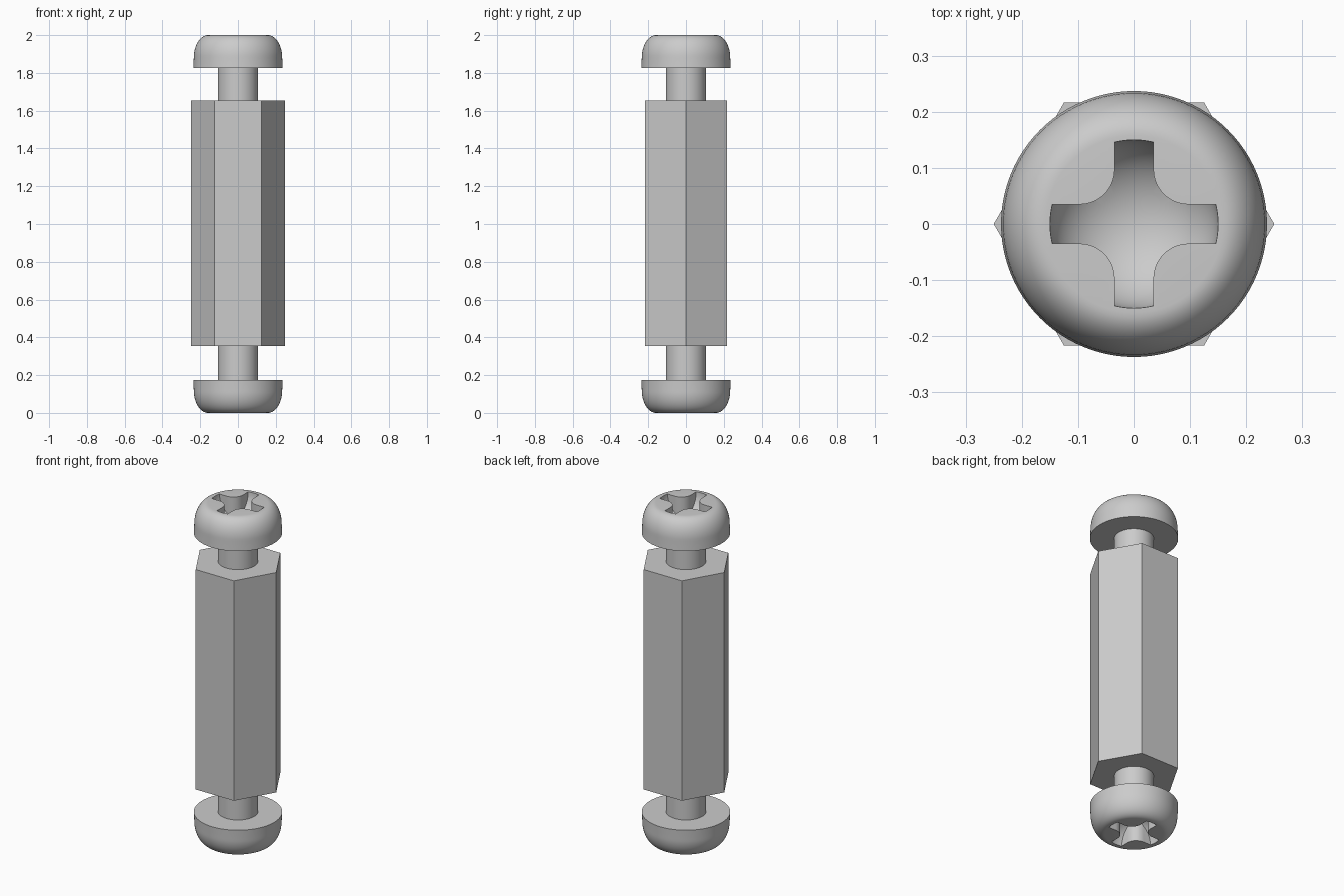
import bpy, bmesh
from math import sin, cos, pi, radians
from mathutils import Matrix

if "Cube" in bpy.data.objects:
    bpy.data.objects.remove(bpy.data.objects["Cube"])

steel = bpy.data.materials.new("grey_metal")
steel.use_nodes = True
colour = (0.6, 0.6, 0.6, 1)
steel.diffuse_color = colour
steel.node_tree.nodes["Principled BSDF"].inputs["Base Color"].default_value = colour


def finish(name, bm):
    """Turn a bmesh into a named object."""
    bmesh.ops.recalc_face_normals(bm, faces=bm.faces)
    mesh = bpy.data.meshes.new(name)
    bm.to_mesh(mesh)
    bm.free()
    mesh.materials.append(steel)
    obj = bpy.data.objects.new(name, mesh)
    bpy.context.collection.objects.link(obj)
    return obj


def lathe(name, profile, steps=96):
    """Revolve (radius, z) points that start and end on the axis."""
    bm = bmesh.new()
    verts = [bm.verts.new((r, 0, z)) for r, z in profile]
    edges = [bm.edges.new(pair) for pair in zip(verts, verts[1:])]
    bmesh.ops.spin(bm, geom=verts + edges, cent=(0, 0, 0), axis=(0, 0, 1),
                   angle=2 * pi, steps=steps)
    bmesh.ops.remove_doubles(bm, verts=bm.verts, dist=1e-5)
    return finish(name, bm)


def prism(name, outline, low, high):
    """Extrude a flat (x, y) outline from low to high."""
    bm = bmesh.new()
    face = bm.faces.new([bm.verts.new((x, y, low)) for x, y in outline])
    top = bmesh.ops.extrude_face_region(bm, geom=[face])["geom"]
    bmesh.ops.translate(bm, vec=(0, 0, high - low),
                        verts=[v for v in top if isinstance(v, bmesh.types.BMVert)])
    return finish(name, bm)


def select(obj):
    bpy.ops.object.select_all(action="DESELECT")
    obj.select_set(True)
    bpy.context.view_layer.objects.active = obj


def boolean(obj, tool, operation):
    """Apply a boolean and discard the tool."""
    mod = obj.modifiers.new("cut", "BOOLEAN")
    mod.operation, mod.object, mod.solver = operation, tool, "EXACT"
    select(obj)
    bpy.ops.object.modifier_apply(modifier=mod.name)
    bpy.data.objects.remove(tool)


def smooth(obj):
    select(obj)
    bpy.ops.object.shade_smooth_by_angle(angle=radians(30))


# Hexagonal body with corners on the x axis
prism("hex_body", [(0.25 * cos(i * pi / 3), 0.25 * sin(i * pi / 3)) for i in range(6)],
      0.355, 1.655)

# Shaft through the body, joining both heads
smooth(lathe("shaft", [(0, 0.17), (0.107, 0.17), (0.107, 1.83), (0, 1.83)]))

# Pan head with a rounded shoulder
arc = [i * pi / 28 for i in range(15)]
head = lathe("top_head", [(0, 1.825), (0.237, 1.825)]
             + [(0.158 + 0.076 * cos(a), 1.88 + 0.12 * sin(a)) for a in arc]
             + [(0, 2)])

# Cross recess: rounded inner corners, bowl-shaped floor
half, fillet, reach = 0.035, 0.062, 0.2
centre = half + fillet
quarter = [(reach, half)]
quarter += [(centre - fillet * sin(a), centre - fillet * cos(a)) for a in arc]
quarter += [(half, reach)]
outline = []
for turn in range(4):
    c, s = cos(turn * pi / 2), sin(turn * pi / 2)
    outline += [(x * c - y * s, x * s + y * c) for x, y in quarter]
recess = prism("recess_cutter", outline, 1.8, 2.1)
bowl = lathe("bowl_cutter", [(0.15 * sin(a), 2 - 0.135 * cos(a)) for a in arc]
             + [(0.15, 2.05), (0, 2.05)])
boolean(recess, bowl, "INTERSECT")
boolean(head, recess, "DIFFERENCE")
smooth(head)

# Bottom head mirrors the top one
flipped = bmesh.new()
flipped.from_mesh(head.data)
flip = Matrix.Translation((0, 0, 2)) @ Matrix.Scale(-1, 4, (0, 0, 1))
bmesh.ops.transform(flipped, matrix=flip, verts=flipped.verts)
smooth(finish("bottom_head", flipped))
